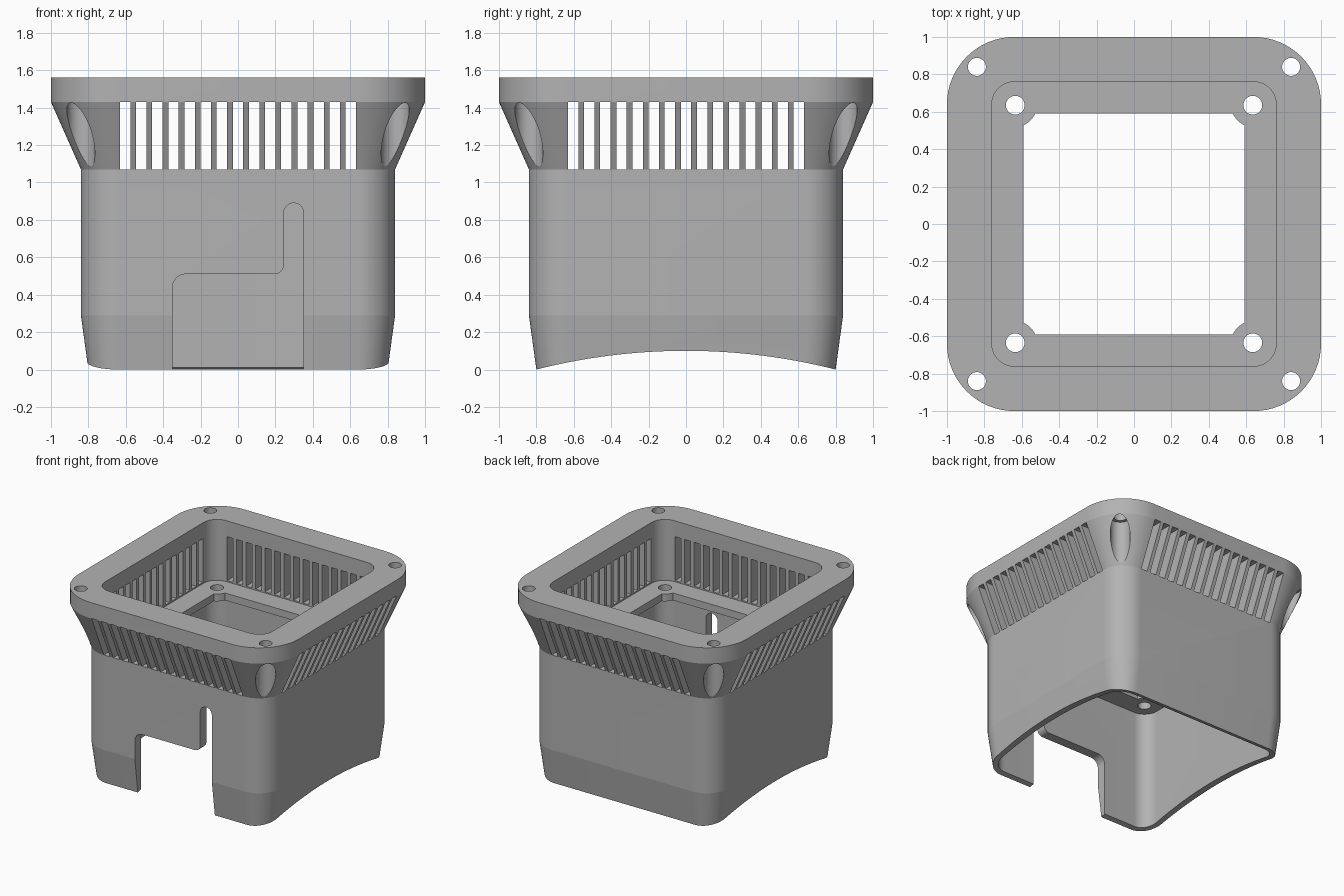
import bpy, bmesh, math

if "Cube" in bpy.data.objects:
    bpy.data.objects.remove(bpy.data.objects["Cube"])

plastic = bpy.data.materials.new("grey plastic")
plastic.diffuse_color = (0.45, 0.45, 0.45, 1)
plastic.use_nodes = True
plastic.node_tree.nodes["Principled BSDF"].inputs["Base Color"].default_value = plastic.diffuse_color


def arc(cx, cy, r, a0, a1, n=16):
    """Points along an arc, angles in degrees."""
    angles = [math.radians(a0 + (a1 - a0) * i / n) for i in range(n + 1)]
    return [(cx + r * math.cos(a), cy + r * math.sin(a)) for a in angles]


def rounded_square(half, r):
    c = half - r
    return [p for k, (sx, sy) in enumerate([(1, 1), (-1, 1), (-1, -1), (1, -1)])
            for p in arc(sx * c, sy * c, r, 90 * k, 90 * k + 90)]


def loft(bm, rings):
    """Closed solid through rings of 3D points."""
    loops = [[bm.verts.new(p) for p in ring] for ring in rings]
    n = len(loops[0])
    for a, b in zip(loops, loops[1:]):
        for i in range(n):
            j = (i + 1) % n
            bm.faces.new((a[i], a[j], b[j], b[i]))
    bm.faces.new(loops[0][::-1])
    bm.faces.new(loops[-1])


def prism(bm, pts, lo, hi, axis="z"):
    place = {"x": lambda p, d: (d, p[0], p[1]),
             "y": lambda p, d: (p[0], d, p[1]),
             "z": lambda p, d: (p[0], p[1], d)}[axis]
    loft(bm, [[place(p, d) for p in pts] for d in (lo, hi)])


def finish(bm, name):
    bmesh.ops.recalc_face_normals(bm, faces=bm.faces)
    mesh = bpy.data.meshes.new(name)
    bm.to_mesh(mesh)
    bm.free()
    mesh.materials.append(plastic)
    ob = bpy.data.objects.new(name, mesh)
    bpy.context.collection.objects.link(ob)
    return ob


def cut(name, *prisms):
    """Subtract a set of separate prisms from the housing."""
    bm = bmesh.new()
    for args in prisms:
        prism(bm, *args)
    cutter = finish(bm, name)
    cutter.hide_render = True
    mod = housing.modifiers.new(name, "BOOLEAN")
    mod.operation, mod.solver, mod.object = "DIFFERENCE", "EXACT", cutter
    bpy.ops.object.modifier_apply(modifier=name)
    bpy.data.objects.remove(cutter)


# Outer body: tapered foot, straight walls, flared vent band, top flange
bm = bmesh.new()
profile = [(0.80, 0.0), (0.84, 0.29), (0.84, 1.07), (1.0, 1.43), (1.0, 1.56)]
loft(bm, [[(x, y, z) for x, y in rounded_square(h, h - 0.64)] for h, z in profile])
housing = finish(bm, "housing")
bpy.context.view_layer.objects.active = housing
housing.select_set(True)

# Upper recess and lower cavity, leaving a ledge between them
inner = rounded_square(0.76, 0.12)
cut("recess_and_cavity", (inner, 1.06, 1.8), (inner, -0.3, 1.0))

# Square ledge opening with rounded screw tabs in the corners
H, C, R = 0.59, 0.635, 0.115
t = math.degrees(math.asin((C - H) / R))
opening = [p for k, (sx, sy) in enumerate([(1, 1), (-1, 1), (-1, -1), (1, -1)])
           for p in arc(sx * C, sy * C, R, 270 - t + 90 * k, 180 + t + 90 * k)]
cut("ledge_opening", (opening, 0.9, 1.2))

# Screw holes in the ledge, and flange holes with wide clearance below
corners = [(sx, sy) for sx in (-1, 1) for sy in (-1, 1)]
cut("ledge_holes", *[(arc(C * sx, C * sy, 0.05, 0, 354.375, 63), 0.9, 1.2) for sx, sy in corners])
cut("flange_holes", *[(arc(0.84 * sx, 0.84 * sy, 0.048, 0, 354.375, 63), 1.4, 1.7) for sx, sy in corners])
cut("flange_clearance", *[(arc(0.84 * sx, 0.84 * sy, 0.075, 0, 354.375, 63), 0.95, 1.44) for sx, sy in corners])

# Vent slots on all four sides
pitch, width = 0.0862, 0.056
slots = []
for i in range(15):
    c = (i - 7) * pitch
    a, b = c - width / 2, c + width / 2
    slots.append([(a, 1.07), (b, 1.07), (b, 1.43), (a, 1.43)])
for axis in "xy":
    cut("vents_" + axis, *[(s, -1.2, 1.2, axis) for s in slots])

# Arched underside running left to right
arch_r = 3.25
span = math.degrees(math.asin(1.0 / arch_r))
arch = arc(0, 0.1 - arch_r, arch_r, 90 - span, 90 + span, 40) + [(-1.0, -0.5), (1.0, -0.5)]
cut("arched_underside", (arch, -1.2, 1.2, "x"))

# Front cable notch with a tall narrow slot on its right
notch = ([(-0.35, -0.2), (0.35, -0.2)]
         + arc(0.2975, 0.8375, 0.0525, 0, 180, 32)
         + arc(0.195, 0.56, 0.05, 0, -90)
         + arc(-0.28, 0.44, 0.07, 90, 180))
cut("front_notch", (notch, -1.2, -0.7, "y"))

# Smooth rounded corners, crisp edges elsewhere
bpy.ops.object.shade_smooth_by_angle(angle=math.radians(7))
